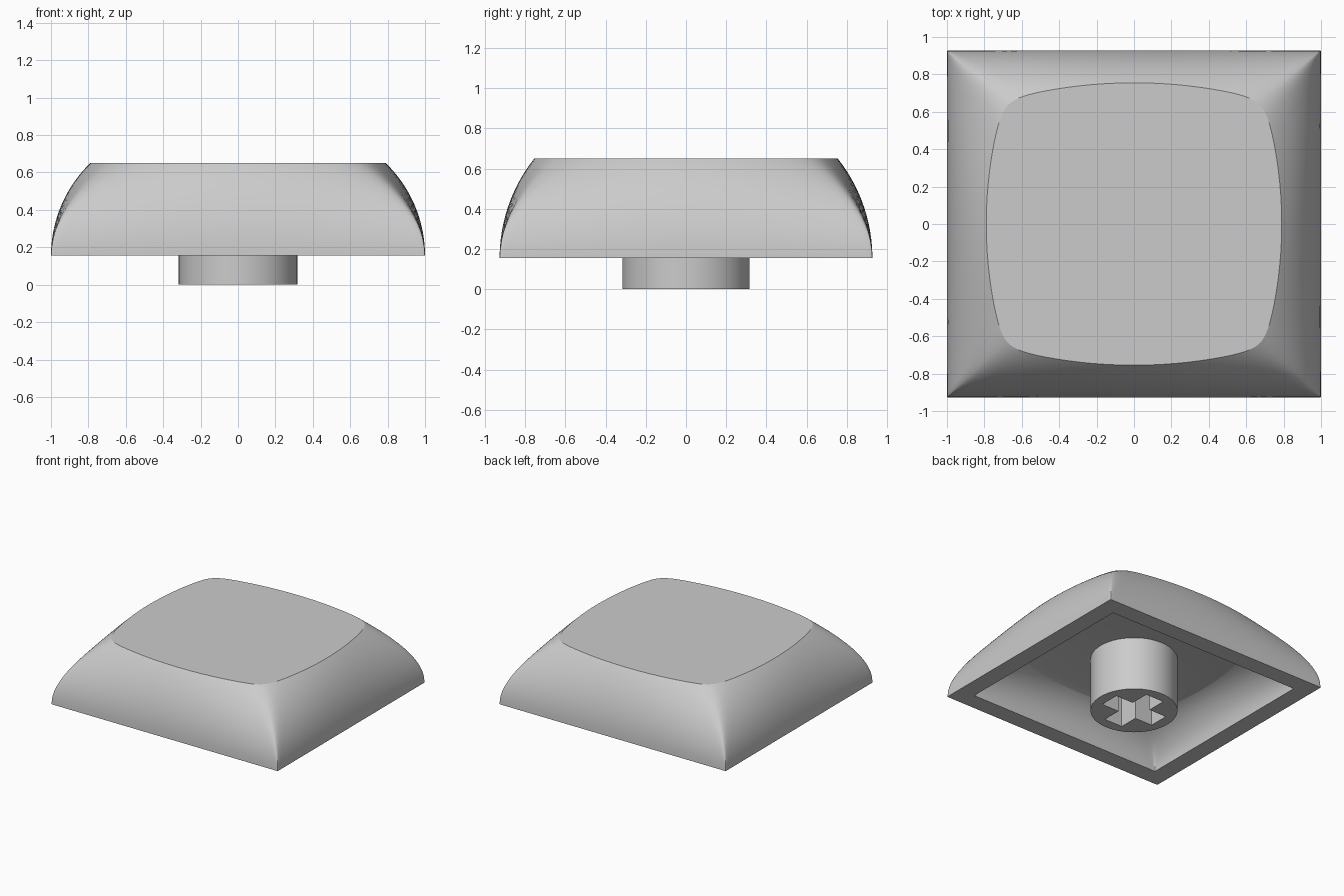
import bpy, bmesh, math

if "Cube" in bpy.data.objects:
    bpy.data.objects.remove(bpy.data.objects["Cube"])

mat = bpy.data.materials.new("light_grey")
mat.use_nodes = True
grey = (0.6, 0.6, 0.6, 1)
mat.diffuse_color = grey
mat.node_tree.nodes["Principled BSDF"].inputs["Base Color"].default_value = grey

SIDE, RINGS = 32, 18
RIM, TOP, CEILING = 0.155, 0.65, 0.43


def finish(name, bm, smooth=True):
    bmesh.ops.recalc_face_normals(bm, faces=bm.faces)
    mesh = bpy.data.meshes.new(name)
    bm.to_mesh(mesh)
    bm.free()
    mesh.materials.append(mat)
    ob = bpy.data.objects.new(name, mesh)
    bpy.context.collection.objects.link(ob)
    if smooth:
        smooth_sides(ob)
    return ob


def smooth_sides(ob):
    bpy.ops.object.select_all(action="DESELECT")
    ob.select_set(True)
    bpy.context.view_layer.objects.active = ob
    bpy.ops.object.shade_smooth_by_angle(angle=math.radians(30))


def square_path():
    """Unit square outline, with points gathered towards the corners."""
    edge = [math.sin(math.pi * (k / SIDE - 0.5)) for k in range(SIDE)]
    return ([(u, -1) for u in edge] + [(1, u) for u in edge]
            + [(-u, 1) for u in edge] + [(-1, -u) for u in edge])


def arc_drop(total, height, h):
    """Inward lean at height h of an arc that starts upright."""
    radius = (height ** 2 + total ** 2) / (2 * total)
    return radius - math.sqrt(radius ** 2 - h ** 2)


def dome_rings(bm, base, crown, z0, z1):
    """Sections from a sharp rectangle to a bowed, round-cornered one."""
    rings = []
    for k in range(RINGS + 1):
        t = math.sin(math.pi / 2 * k / RINGS)
        h = t * (z1 - z0)
        drops = [arc_drop(b - c, z1 - z0, h) for b, c in zip(base, crown)]
        hx, hy = base[0] - drops[0], base[1] - drops[1]
        bow = 0.16 * drops[0] / (base[0] - crown[0])
        p = min(400, 20 / max(t, 0.01) ** 1.5)
        ring = []
        for u, v in square_path():
            a = (abs(v) + math.sqrt(v * v + 4 * bow * u * u)) / 2
            b = (abs(u) + math.sqrt(u * u + 4 * bow * v * v)) / 2
            r = (a ** p + b ** p) ** (-1 / p)
            ring.append(bm.verts.new((u * r * hx, v * r * hy, z0 + h)))
        rings.append(ring)
    return rings


def skin(bm, rings):
    for low, high in zip(rings, rings[1:]):
        for i in range(len(low)):
            j = (i + 1) % len(low)
            bm.faces.new((low[i], low[j], high[j], high[i]))


# Hollow cap: outer dome, flat rim and inner cavity
bm = bmesh.new()
outer = dome_rings(bm, (1.0, 0.9275), (0.79, 0.755), RIM, TOP)
inner = dome_rings(bm, (0.86, 0.7875), (0.66, 0.625), RIM, CEILING)
skin(bm, outer[::-1] + inner)
bm.faces.new(outer[-1])
bm.faces.new(inner[-1])
finish("cap_shell", bm)

# Round stem under the cap
bm = bmesh.new()
bmesh.ops.create_cone(bm, cap_ends=True, segments=64, radius1=0.317,
                      radius2=0.317, depth=CEILING + 0.01)
bmesh.ops.translate(bm, verts=bm.verts, vec=(0, 0, (CEILING + 0.01) / 2))
stem = finish("stem", bm, False)

# Cross-shaped socket cut into the stem
bm = bmesh.new()
L, W = 0.235, 0.08
quarter = [(L, -W), (L, W), (W, W)]
outline = []
for turn in range(4):
    for x, y in quarter:
        for _ in range(turn):
            x, y = -y, x
        outline.append(bm.verts.new((x, y, -0.1)))
face = bm.faces.new(outline)
grown = bmesh.ops.extrude_face_region(bm, geom=[face])["geom"]
bmesh.ops.translate(bm, vec=(0, 0, 0.5),
                    verts=[g for g in grown if isinstance(g, bmesh.types.BMVert)])
cutter = finish("socket_cutter", bm, False)
cutter.hide_render = True

cut = stem.modifiers.new("socket", "BOOLEAN")
cut.operation = "DIFFERENCE"
cut.solver = "EXACT"
cut.object = cutter
bpy.context.view_layer.objects.active = stem
bpy.ops.object.modifier_apply(modifier=cut.name)
bpy.data.objects.remove(cutter)
smooth_sides(stem)
